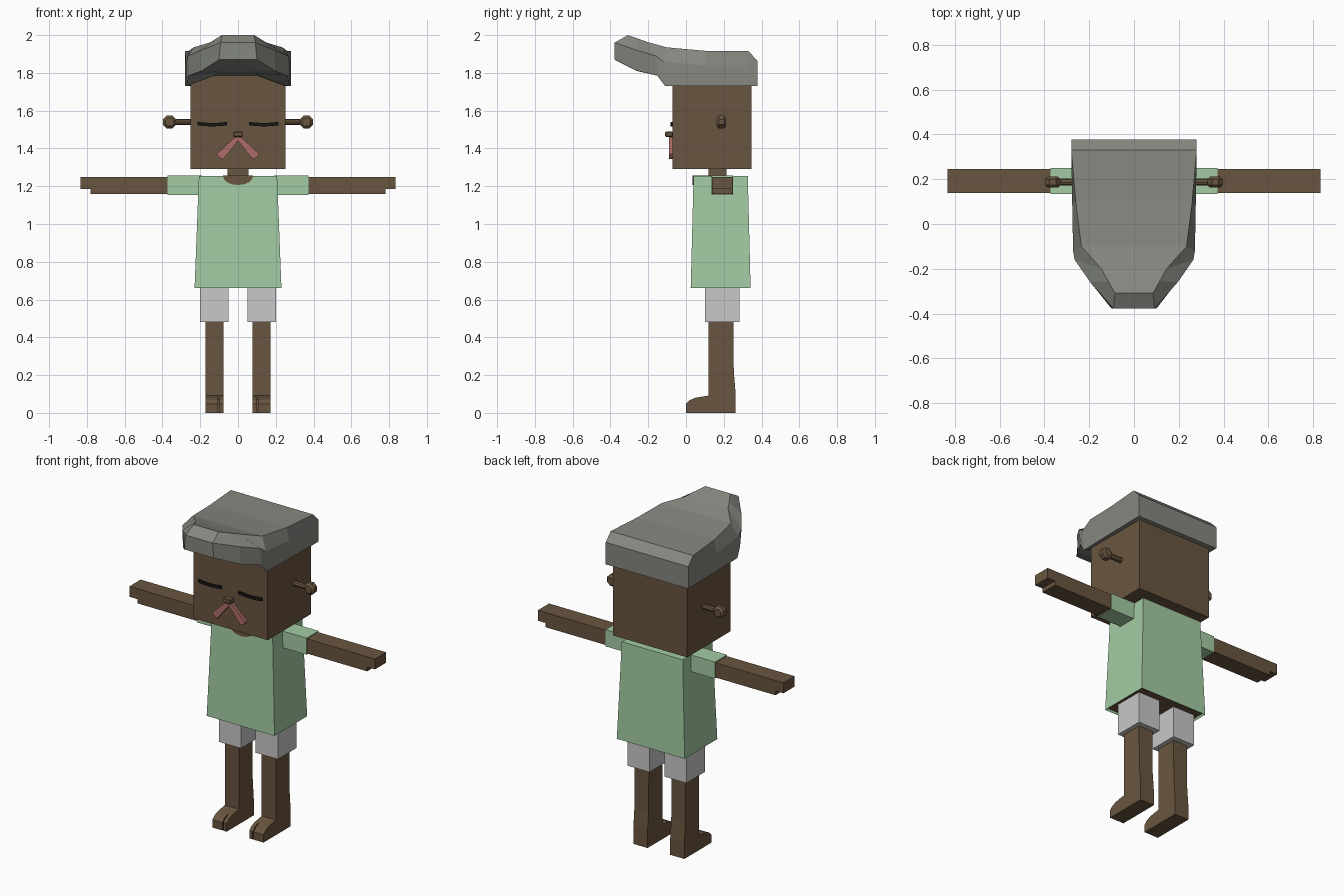
import bpy, bmesh, math
from mathutils import Matrix, Vector

if "Cube" in bpy.data.objects:
    bpy.data.objects.remove(bpy.data.objects["Cube"])


def material(name, r, g, b):
    m = bpy.data.materials.new(name)
    m.use_nodes = True
    m.diffuse_color = (r, g, b, 1)
    bsdf = m.node_tree.nodes["Principled BSDF"]
    bsdf.inputs["Base Color"].default_value = (r, g, b, 1)
    bsdf.inputs["Roughness"].default_value = 0.8
    return m


SKIN = material("brown skin", 0.141, 0.091, 0.05)
SHIRT = material("pale green cloth", 0.37, 0.6, 0.37)
SHORTS = material("light grey cloth", 0.58, 0.58, 0.58)
HAIR = material("grey hair", 0.235, 0.245, 0.215)
PINK = material("pink", 0.42, 0.15, 0.135)
BLACK = material("black", 0.008, 0.008, 0.008)


def finish(name, bm, *mats):
    bmesh.ops.recalc_face_normals(bm, faces=bm.faces)
    me = bpy.data.meshes.new(name)
    bm.to_mesh(me)
    bm.free()
    for m in mats:
        me.materials.append(m)
    ob = bpy.data.objects.new(name, me)
    bpy.context.collection.objects.link(ob)
    return ob


def add_box(bm, x, y, z):
    lo, hi = Vector((x[0], y[0], z[0])), Vector((x[1], y[1], z[1]))
    mat = Matrix.Translation((lo + hi) / 2) @ Matrix.Diagonal((*(hi - lo), 1))
    return bmesh.ops.create_cube(bm, size=1, matrix=mat)["verts"]


def box(name, mat, x, y, z):
    bm = bmesh.new()
    add_box(bm, x, y, z)
    return finish(name, bm, mat)


def extrude(bm, points, axis, a, b):
    """Extrude a 2D profile along x (profile yz) or y (profile xz)."""
    place = (lambda p, d: (d, *p)) if axis == "x" else (lambda p, d: (p[0], d, p[1]))
    face = bm.faces.new([bm.verts.new(place(p, a)) for p in points])
    out = bmesh.ops.extrude_face_region(bm, geom=[face])["geom"]
    step = Vector((b - a, 0, 0) if axis == "x" else (0, b - a, 0))
    bmesh.ops.translate(bm, vec=step, verts=[v for v in out if isinstance(v, bmesh.types.BMVert)])


def plate(name, mat, points, y0, y1):
    bm = bmesh.new()
    extrude(bm, points, "y", y0, y1)
    return finish(name, bm, mat)


# Head, neck and nose
box("head", SKIN, (-0.252, 0.252), (-0.072, 0.348), (1.29, 1.82))
box("neck", SKIN, (-0.055, 0.055), (0.12, 0.215), (1.2, 1.3))
bm = bmesh.new()
add_box(bm, (-0.025, 0.025), (-0.11, -0.07), (1.46, 1.49))
bmesh.ops.bevel(bm, geom=bm.edges[:], offset=0.005, segments=1, affect="EDGES")
finish("nose", bm, SKIN)

# Shirt body: tapered box with a recessed skin-coloured underside
bm = bmesh.new()
for v in add_box(bm, (-0.23, 0.23), (0.025, 0.342), (0.66, 1.255)):
    if v.co.z > 1:
        v.co.x *= 0.9
        v.co.y = 0.04 if v.co.y < 0.2 else 0.327
bm.faces.ensure_lookup_table()
under = min(bm.faces, key=lambda f: f.calc_center_median().z)
bmesh.ops.inset_region(bm, faces=[under], thickness=0.01)
bmesh.ops.translate(bm, vec=(0, 0, 0.012), verts=under.verts[:])
under.material_index = 1
finish("shirt_body", bm, SHIRT, SKIN)

# Neckline: half disc on the chest
arc = [math.pi * (1 + i / 8) for i in range(9)]
plate("neckline", SKIN, [(0.08 * math.cos(a), 1.256 + 0.05 * math.sin(a)) for a in arc], 0.034, 0.042)
box("neckline_top", SKIN, (-0.08, 0.08), (0.036, 0.215), (1.25, 1.257))

# Hair: lofted half sections from back to front, mirrored
# each section: bottom inner, bottom outer, side, top
SECTIONS = [
    [(0.1, 0.378, 1.73), (0.28, 0.378, 1.73), (0.28, 0.378, 1.8), (0.28, 0.378, 1.865)],
    [(0.1, 0.33, 1.73), (0.28, 0.33, 1.73), (0.28, 0.33, 1.84), (0.28, 0.33, 1.915)],
    [(0.1, 0.1, 1.75), (0.276, 0.1, 1.73), (0.276, 0.1, 1.84), (0.26, 0.1, 1.917)],
    [(0.1, -0.11, 1.795), (0.272, -0.11, 1.73), (0.272, -0.12, 1.86), (0.235, -0.1, 1.935)],
    [(0.1, -0.16, 1.797), (0.262, -0.15, 1.785), (0.265, -0.16, 1.89), (0.145, -0.2, 1.962)],
    [(0.1, -0.26, 1.81), (0.195, -0.255, 1.81), (0.195, -0.26, 1.92), (0.115, -0.255, 1.982)],
    [(0.06, -0.378, 1.87), (0.1, -0.378, 1.87), (0.092, -0.378, 1.96), (0.085, -0.308, 2.0)],
]
bm = bmesh.new()
rings = []
for s in SECTIONS:
    ring = s + [(-x, y, z) for x, y, z in reversed(s)]
    rings.append([bm.verts.new(p) for p in ring])
for r, q in zip(rings, rings[1:]):
    for i in range(len(r)):
        j = (i + 1) % len(r)
        bm.faces.new((r[i], r[j], q[j], q[i]))
bm.faces.new(rings[0])
front = rings[-1]
bm.faces.new(front[:3] + front[5:])
bm.faces.new(front[2:6])
finish("hair", bm, HAIR)

# Leg and foot profile (y, z)
LEG = [(0.12, 0.5), (0.25, 0.5), (0.253, 0.22), (0.263, 0.1), (0.263, 0), (0.05, 0),
       (0.05, 0.08), (0.12, 0.092)]
TOE = [(0.05, 0), (0, 0), (0, 0.048), (0.02, 0.068), (0.05, 0.08)]
MOUSTACHE = [(0, 1.462), (0.022, 1.455), (0.113, 1.37), (0.1, 1.352), (0.078, 1.343), (0, 1.44)]

for side, s in (("left", 1), ("right", -1)):
    def span(a, b):
        return tuple(sorted((s * a, s * b)))

    # Arms: sleeve, forearm with a shorter lower finger step
    box(side + "_sleeve", SHIRT, span(0.19, 0.372), (0.134, 0.25), (1.154, 1.256))
    bm = bmesh.new()
    extrude(bm, [(s * x, z) for x, z in ((0.36, 1.16), (0.78, 1.16), (0.78, 1.186),
                                         (0.833, 1.186), (0.833, 1.25), (0.36, 1.25))],
            "y", 0.138, 0.246)
    finish(side + "_arm", bm, SKIN)

    # Legs: shorts, leg with foot, big toe split from the rest
    box(side + "_shorts_leg", SHORTS, span(0.05, 0.2), (0.1, 0.282), (0.48, 0.68))
    bm = bmesh.new()
    extrude(bm, LEG, "x", s * 0.077, s * 0.173)
    extrude(bm, TOE, "x", s * 0.077, s * 0.1)
    extrude(bm, TOE, "x", s * 0.106, s * 0.173)
    finish(side + "_leg", bm, SKIN)

    # Ears: thin stalk with a faceted knob
    bm = bmesh.new()
    stalk = Matrix.Translation((s * 0.295, 0.187, 1.54)) @ Matrix.Rotation(math.pi / 2, 4, "Y")
    bmesh.ops.create_cone(bm, cap_ends=True, segments=8, radius1=0.016, radius2=0.016,
                          depth=0.11, matrix=stalk)
    finish(side + "_ear_stalk", bm, SKIN)
    bm = bmesh.new()
    knob = (Matrix.Translation((s * 0.362, 0.187, 1.54)) @ Matrix.Rotation(math.pi / 2, 4, "X")
            @ Matrix.Rotation(math.pi / 8, 4, "Z"))
    bmesh.ops.create_cone(bm, cap_ends=True, segments=8, radius1=0.037, radius2=0.037,
                          depth=0.05, matrix=knob)
    caps = [e for e in bm.edges if any(len(f.verts) == 8 for f in e.link_faces)]
    bmesh.ops.bevel(bm, geom=caps, offset=0.012, segments=1, affect="EDGES")
    finish(side + "_ear_knob", bm, SKIN)

    # Closed eye: thin sagging band
    xs = [0.058 + 0.157 * i / 6 for i in range(7)]
    mid = [1.526 + 0.006 * ((i - 3) / 3) ** 2 for i in range(7)]
    band = [(s * x, z - 0.009) for x, z in zip(xs, mid)]
    band += [(s * x, z + 0.009) for x, z in reversed(list(zip(xs, mid)))]
    plate(side + "_closed_eye", BLACK, band, -0.081, -0.072)

    # Moustache half
    plate(side + "_moustache", PINK, [(s * x, z) for x, z in MOUSTACHE], -0.09, -0.07)
